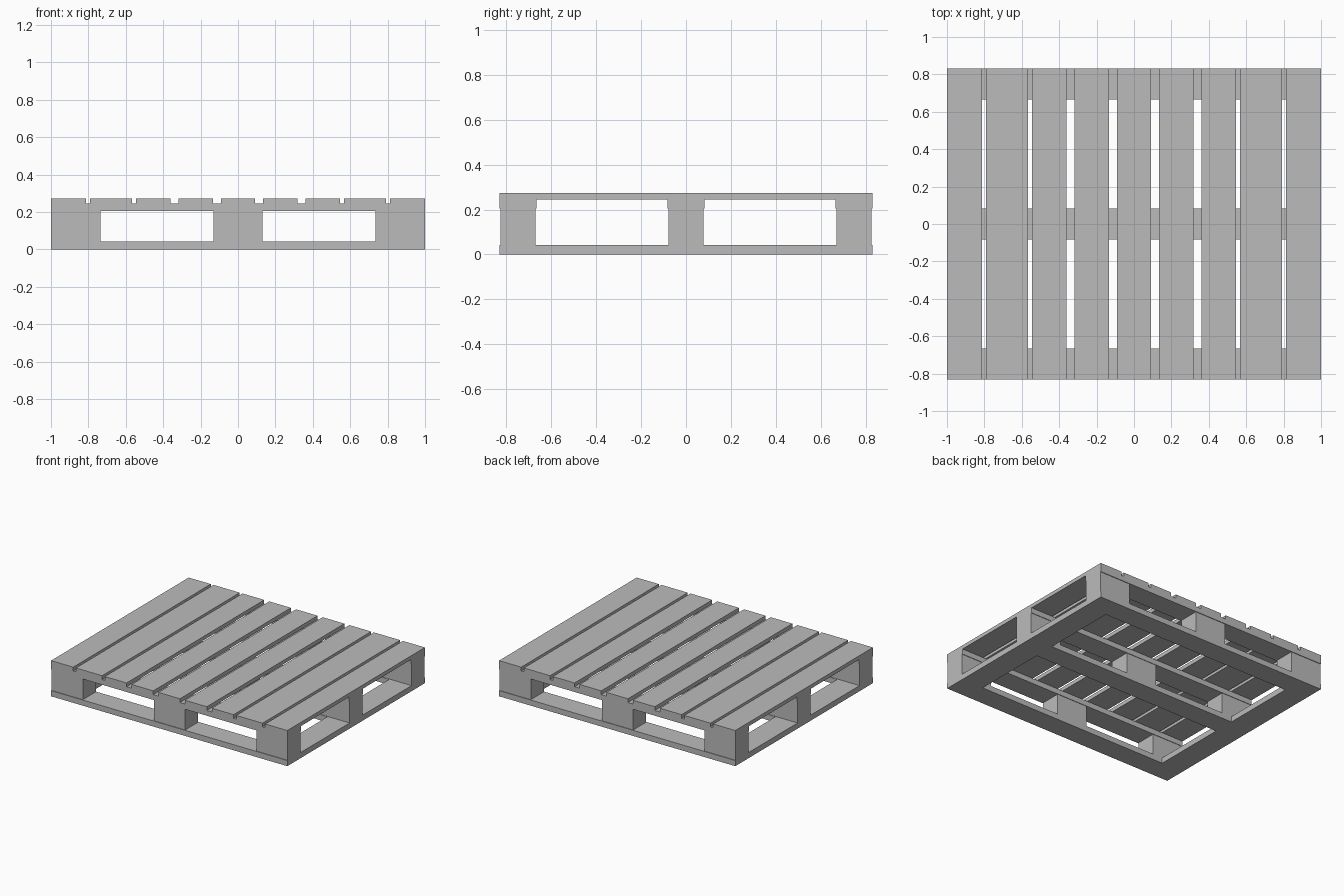
import bpy
import bmesh
from mathutils import Matrix, Vector

old = bpy.data.objects.get("Cube")
if old:
    bpy.data.objects.remove(old, do_unlink=True)

# Single plain grey for the whole pallet
grey = bpy.data.materials.new("plain_grey")
grey.use_nodes = True
colour = (0.5, 0.5, 0.5, 1.0)
grey.diffuse_color = colour
grey.node_tree.nodes["Principled BSDF"].inputs["Base Color"].default_value = colour


def board(name, xs, ys, zs):
    """Box spanning the given (low, high) ranges."""
    spans = (xs, ys, zs)
    centre = Vector([(a + b) / 2 for a, b in spans])
    size = Vector([b - a for a, b in spans])
    bm = bmesh.new()
    bmesh.ops.create_cube(bm, size=1, matrix=Matrix.Translation(centre) @ Matrix.Diagonal(size.to_4d()))
    mesh = bpy.data.meshes.new(name)
    bm.to_mesh(mesh)
    bm.free()
    mesh.materials.append(grey)
    obj = bpy.data.objects.new(name, mesh)
    bpy.context.collection.objects.link(obj)
    return obj


HALF_Y = 0.832
BASE, BLOCK_TOP, DECK, TOP = 0.043, 0.204, 0.244, 0.273

rows = {"front": (-HALF_Y, -0.666), "middle": (-0.083, 0.083), "back": (0.666, HALF_Y)}
block_rows = {"front": (-0.827, -0.67), "middle": (-0.079, 0.079), "back": (0.67, 0.827)}
columns = {"right": (-1, -0.735), "centre": (-0.132, 0.132), "left": (0.735, 1)}
INNER_X = 0.815

for row, ys in rows.items():
    # Bottom cross boards, fitted between the two side runners
    board(f"bottom_board_{row}", (-INNER_X, INNER_X), ys, (0, BASE))
    # Stringers carrying the deck
    board(f"stringer_{row}", (-1, 1), ys, (BLOCK_TOP, DECK))
    # Spacer blocks
    for column, xs in columns.items():
        board(f"block_{row}_{column}", xs, block_rows[row], (BASE, BLOCK_TOP))

# Bottom side runners
board("bottom_runner_right", (-1, -INNER_X), (-HALF_Y, HALF_Y), (0, BASE))
board("bottom_runner_left", (INNER_X, 1), (-HALF_Y, HALF_Y), (0, BASE))

# Deck slats: one in the centre, the rest mirrored in pairs
deck_y, deck_z = (-HALF_Y, HALF_Y), (DECK, TOP)
board("deck_slat_centre", (-0.091, 0.091), deck_y, deck_z)
pairs = [(0.135, 0.318), (0.361, 0.545), (0.568, 0.79), (0.813, 1)]
for i, (a, b) in enumerate(pairs, 1):
    board(f"deck_slat_left_{i}", (a, b), deck_y, deck_z)
    board(f"deck_slat_right_{i}", (-b, -a), deck_y, deck_z)
